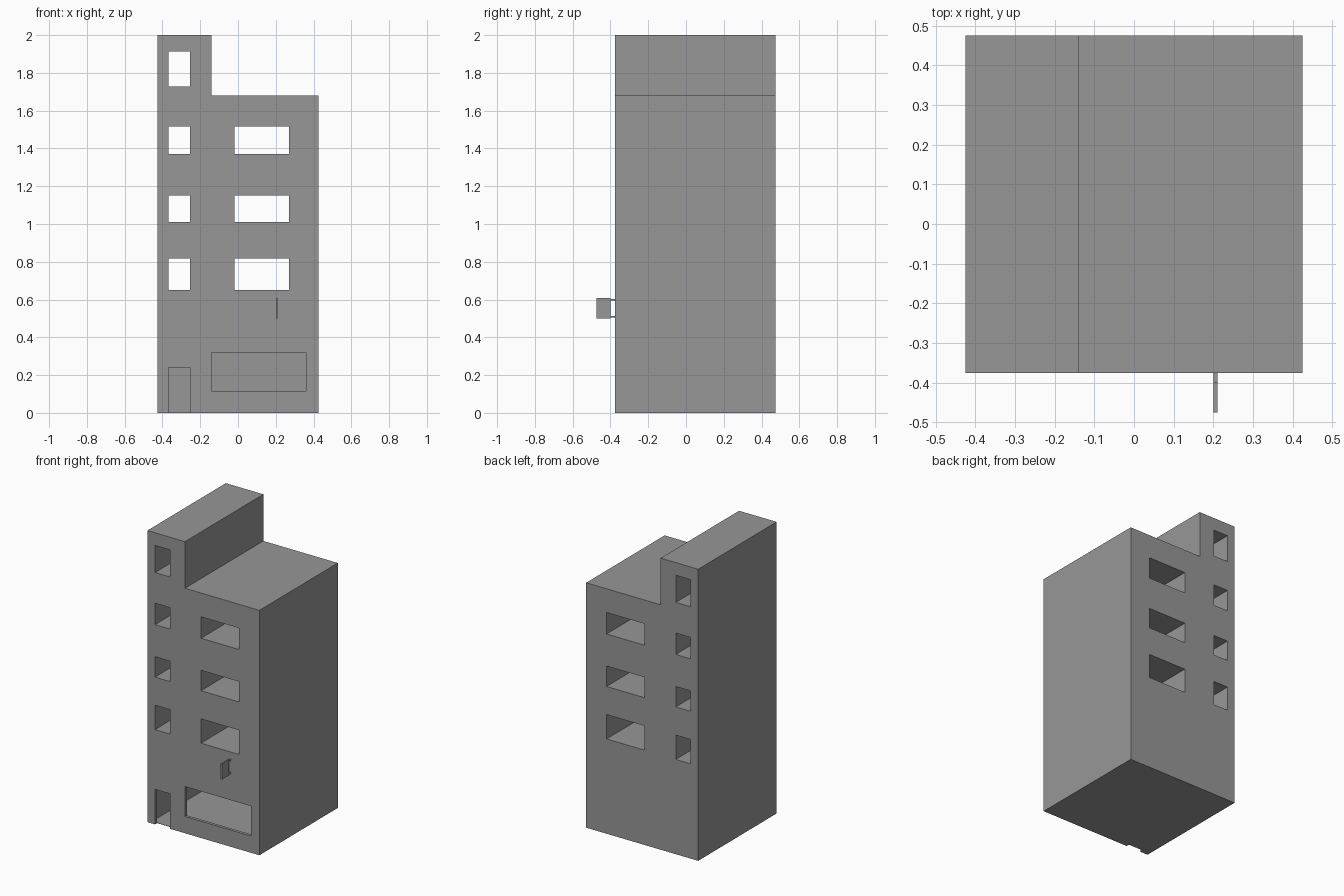
import bpy, bmesh

if "Cube" in bpy.data.objects:
    bpy.data.objects.remove(bpy.data.objects["Cube"])

FRONT, BACK, WALL, SLAB = -0.375, 0.475, 0.02, 0.002

# Dark grey for every part
grey = bpy.data.materials.new("dark_grey")
grey.diffuse_color = (0.31, 0.31, 0.31, 1)
grey.use_nodes = True
grey.node_tree.nodes["Principled BSDF"].inputs["Base Color"].default_value = grey.diffuse_color


def extrude_profile(name, points, y0, y1):
    """Solid made by extruding an x-z outline along y."""
    bm = bmesh.new()
    face = bm.faces.new([bm.verts.new((x, y0, z)) for x, z in points])
    ext = bmesh.ops.extrude_face_region(bm, geom=[face])
    verts = [g for g in ext["geom"] if isinstance(g, bmesh.types.BMVert)]
    bmesh.ops.translate(bm, verts=verts, vec=(0, y1 - y0, 0))
    bmesh.ops.recalc_face_normals(bm, faces=bm.faces)
    mesh = bpy.data.meshes.new(name)
    bm.to_mesh(mesh)
    bm.free()
    mesh.materials.append(grey)
    obj = bpy.data.objects.new(name, mesh)
    bpy.context.collection.objects.link(obj)
    return obj


def box(name, x0, x1, y0, y1, z0, z1):
    return extrude_profile(name, [(x0, z0), (x1, z0), (x1, z1), (x0, z1)], y0, y1)


def cut(target, *bounds):
    """Subtract a box from the target."""
    cutter = box("cutter", *bounds)
    cutter.hide_render = True
    mod = target.modifiers.new("cut", "BOOLEAN")
    mod.operation = "DIFFERENCE"
    mod.solver = "EXACT"
    mod.object = cutter
    bpy.context.view_layer.objects.active = target
    bpy.ops.object.modifier_apply(modifier=mod.name)
    bpy.data.objects.remove(cutter, do_unlink=True)


# Building block with the taller stair tower on the left
building = extrude_profile("building", [
    (-0.425, 0), (0.425, 0), (0.425, 1.68), (-0.14, 1.68), (-0.14, 2), (-0.425, 2)],
    FRONT, BACK)

# Window openings running through from front to back
floors = [(0.65, 0.817), (1.01, 1.15), (1.37, 1.517)]
for z0, z1 in floors + [(1.727, 1.913)]:
    cut(building, -0.367, -0.255, FRONT - 0.1, BACK + 0.1, z0, z1)
for z0, z1 in floors:
    cut(building, -0.018, 0.27, FRONT - 0.1, BACK + 0.1, z0, z1)

# Hollow ground floor room behind the doorway and shop window
cut(building, -0.425 + WALL, 0.425 - WALL, FRONT + WALL, BACK - WALL, SLAB, 0.6)
cut(building, -0.367, -0.255, FRONT - 0.1, FRONT + WALL + 0.002, -0.1, 0.24)
cut(building, -0.14, 0.36, FRONT - 0.1, FRONT + WALL + 0.002, 0.115, 0.32)

# Projecting sign board on two brackets
box("sign_board", 0.2, 0.21, -0.475, -0.4, 0.5, 0.607)
for name, z in (("lower_bracket", 0.505), ("upper_bracket", 0.594)):
    box(name, 0.2, 0.21, -0.4, FRONT, z, z + 0.008)
